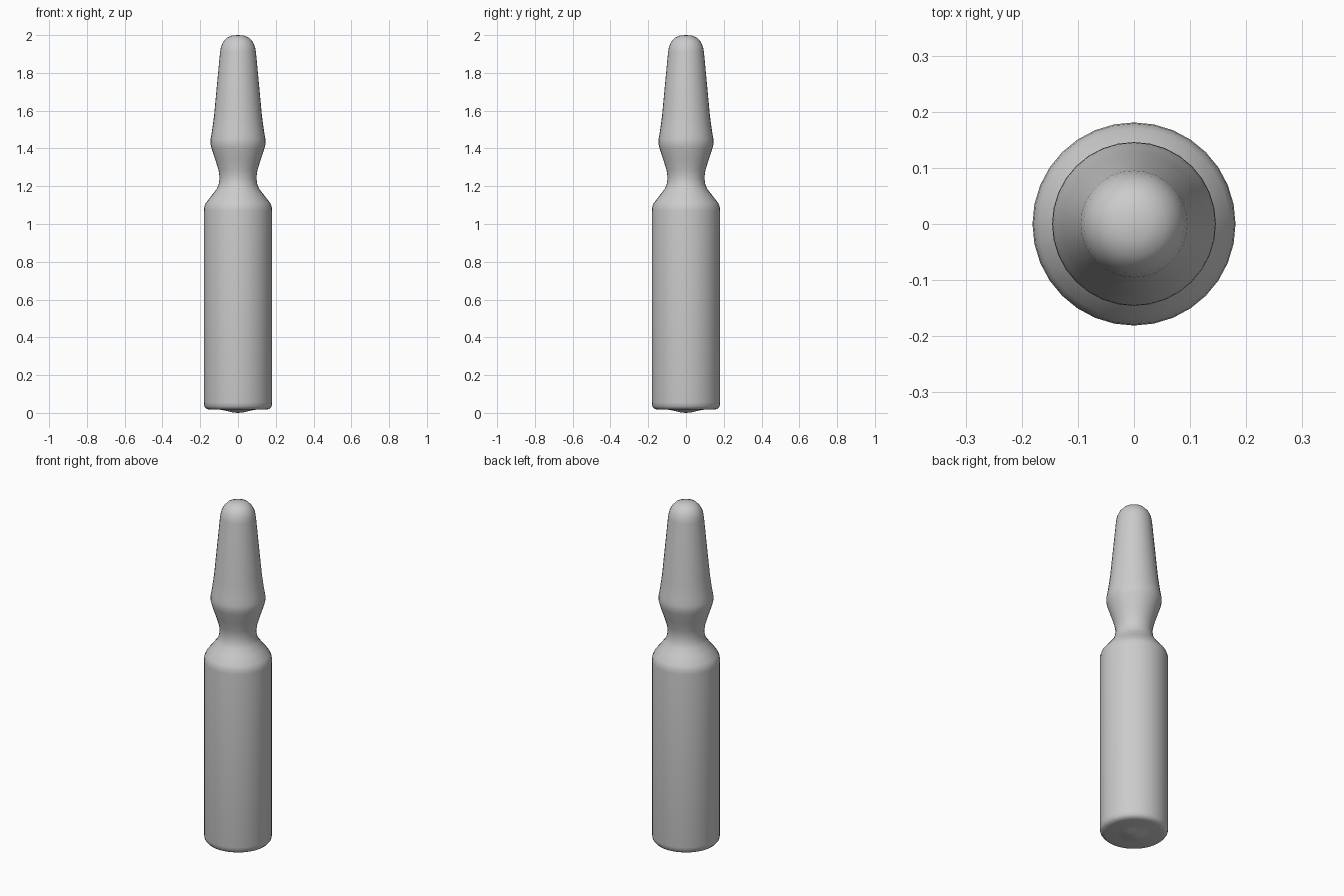
import bpy, bmesh
from math import sin, cos, pi

if "Cube" in bpy.data.objects:
    bpy.data.objects.remove(bpy.data.objects["Cube"])

SIDES = 32

# Half outline (radius, height) from the base centre to the tip
profile = [
    (0, 0), (0.03, 0.003), (0.065, 0.012), (0.095, 0.017), (0.15, 0.017),
    (0.168, 0.022), (0.178, 0.034), (0.181, 0.055),            # base rim
    (0.181, 1.07), (0.179, 1.09), (0.170, 1.112),              # body
    (0.140, 1.150), (0.112, 1.187), (0.102, 1.21), (0.097, 1.245),  # shoulder, neck
    (0.103, 1.285), (0.120, 1.34), (0.140, 1.40), (0.146, 1.427),
    (0.145, 1.45), (0.138, 1.49), (0.127, 1.57),               # bulb
    (0.095, 1.91), (0.090, 1.938), (0.077, 1.966), (0.057, 1.987),
    (0.030, 1.998), (0, 2.0),                                  # tip dome
]


def lathe(name, points):
    bm = bmesh.new()
    rings = []
    for r, z in points:
        n = SIDES if r else 1
        rings.append([bm.verts.new((r * cos(2 * pi * i / SIDES), r * sin(2 * pi * i / SIDES), z))
                      for i in range(n)])
    for a, b in zip(rings, rings[1:]):
        for i in range(SIDES):
            j = (i + 1) % SIDES
            if len(a) == 1:
                bm.faces.new((a[0], b[j], b[i]))
            elif len(b) == 1:
                bm.faces.new((a[i], a[j], b[0]))
            else:
                bm.faces.new((a[i], a[j], b[j], b[i]))
    for f in bm.faces:
        f.smooth = True
    mesh = bpy.data.meshes.new(name)
    bm.to_mesh(mesh)
    bm.free()
    obj = bpy.data.objects.new(name, mesh)
    bpy.context.collection.objects.link(obj)
    return obj


# Sealed glass ampoule
lathe("ampoule", profile)
